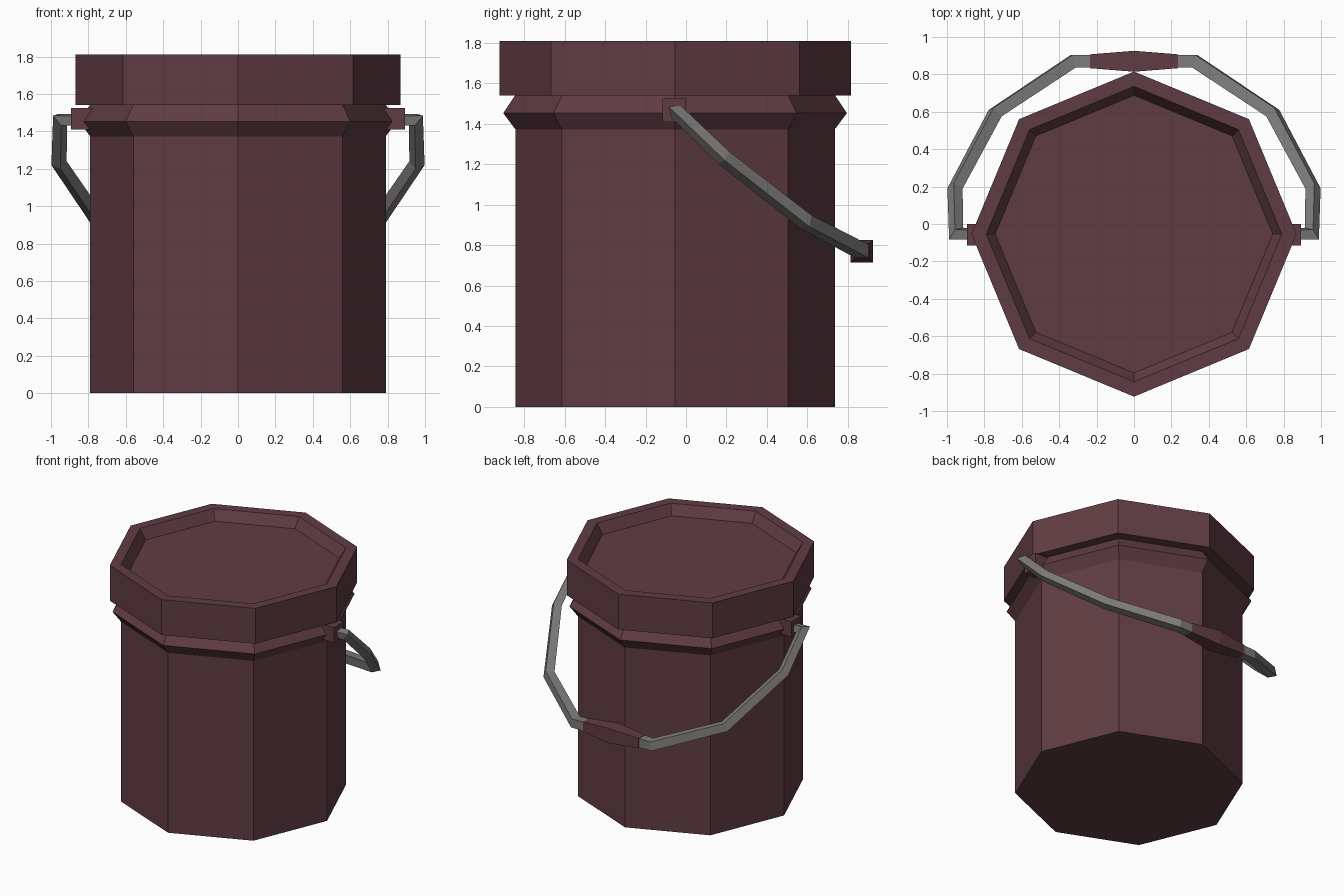
import bpy, bmesh, math
from mathutils import Vector

cube = bpy.data.objects.get("Cube")
if cube:
    bpy.data.objects.remove(cube, do_unlink=True)

AXIS_Y = -0.054


def material(name, rgb):
    m = bpy.data.materials.new(name)
    m.use_nodes = True
    m.diffuse_color = (*rgb, 1)
    m.node_tree.nodes["Principled BSDF"].inputs["Base Color"].default_value = (*rgb, 1)
    return m


maroon = material("dark maroon", (0.117, 0.046, 0.056))
steel = material("grey steel", (0.21, 0.202, 0.196))


def loft(name, rings, mat):
    """Bridge rings of points into a closed, flat-shaded solid."""
    bm = bmesh.new()
    loops = [[bm.verts.new(p) for p in ring] for ring in rings]
    n = len(loops[0])
    for a, b in zip(loops, loops[1:]):
        for i in range(n):
            j = (i + 1) % n
            bm.faces.new((a[i], a[j], b[j], b[i]))
    bm.faces.new(loops[0])
    bm.faces.new(loops[-1])
    bmesh.ops.recalc_face_normals(bm, faces=bm.faces)
    mesh = bpy.data.meshes.new(name)
    bm.to_mesh(mesh)
    bm.free()
    mesh.materials.append(mat)
    obj = bpy.data.objects.new(name, mesh)
    bpy.context.collection.objects.link(obj)
    return obj


def octagon(r, z):
    return [(r * math.cos(k * math.pi / 4), AXIS_Y + r * math.sin(k * math.pi / 4), z)
            for k in range(8)]


def square_x(x, y, z, h):
    """Square ring facing along x."""
    return [Vector((x, y + a * h, z + b * h)) for a, b in ((-1, -1), (1, -1), (1, 1), (-1, 1))]


def sweep(path, h, taper):
    """Carry a square section along a path, mitred and slimmed at each bend."""
    pts = [Vector(p) for p in path]
    dirs = [(b - a).normalized() for a, b in zip(pts, pts[1:])]
    ring = square_x(*pts[0], h)
    rings = [ring]
    for i, d in enumerate(dirs):
        end = pts[i + 1]
        nxt = dirs[min(i + 1, len(dirs) - 1)]
        normal = (d + nxt).normalized()
        ring = [p + d * ((end - p).dot(normal) / d.dot(normal)) for p in ring]
        ring = [end + (p - end) * taper for p in ring]
        rings.append(ring)
    return rings


# Pail body with a pointed rib under the lid
loft("pail_body", [octagon(r, z) for r, z in
                   ((0.79, 0), (0.79, 1.373), (0.85, 1.453), (0.79, 1.542))], maroon)

# Lid with a shallow sunken top
loft("lid", [octagon(r, z) for r, z in
             ((0.869, 1.54), (0.869, 1.81), (0.79, 1.81), (0.742, 1.735))], maroon)

# Mounts and the two halves of the bail
half_path = [(0.2, 0.87, 0.77), (0.325, 0.87, 0.77), (0.742, 0.593, 0.915),
             (0.957, 0.19, 1.23), (0.951, -0.052, 1.462), (0.86, -0.052, 1.462)]
for side, s in (("left", 1), ("right", -1)):
    loft(side + "_mount", [square_x(s * x, -0.057, 1.468, 0.058) for x in (0.76, 0.892)], maroon)
    rings = [[(s * p.x, p.y, p.z) for p in ring] for ring in sweep(half_path, 0.035, 0.94)]
    loft(side + "_bail", rings, steel)

# Grip, thicker in the middle
loft("grip", [square_x(x, 0.87, 0.77, h) for x, h in
              ((-0.235, 0.037), (0, 0.056), (0.235, 0.037))], maroon)
